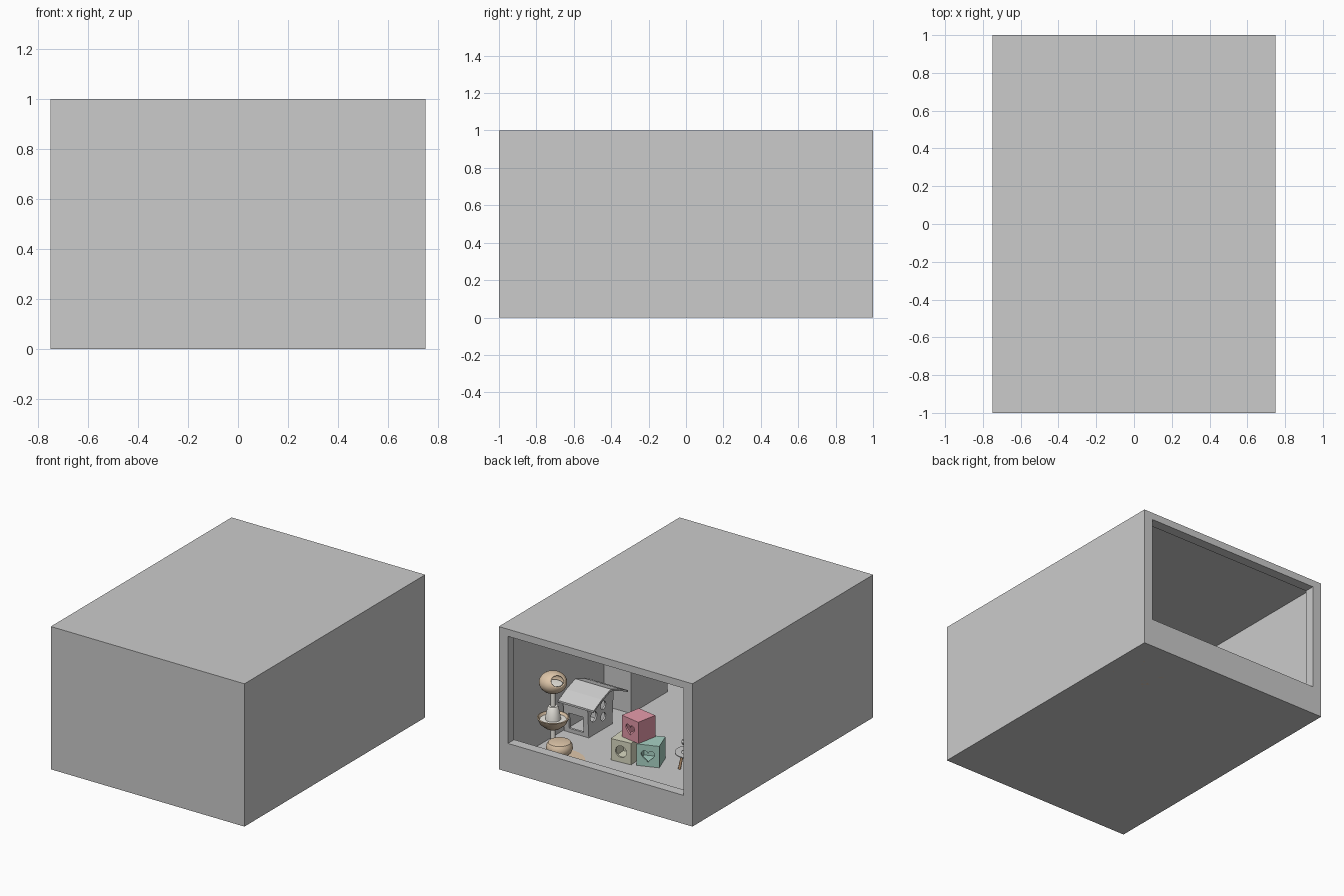
import bpy, bmesh, math
from mathutils import Vector, Matrix

if "Cube" in bpy.data.objects:
    bpy.data.objects.remove(bpy.data.objects["Cube"])


def mat(name, r, g, b):
    m = bpy.data.materials.new(name)
    m.diffuse_color = (r, g, b, 1)
    m.use_nodes = True
    m.node_tree.nodes["Principled BSDF"].inputs["Base Color"].default_value = m.diffuse_color
    return m


TAN = mat("tan", 0.74, 0.57, 0.40)
CREAM = mat("cream", 0.88, 0.86, 0.80)
RED = mat("rose", 0.80, 0.33, 0.41)
TEAL = mat("teal", 0.39, 0.64, 0.55)
SAGE = mat("sage", 0.70, 0.70, 0.54)
WOOD = mat("wood", 0.55, 0.33, 0.18)


def finish(name, bm, m=None, smooth=False, normals=True):
    if normals:
        bmesh.ops.recalc_face_normals(bm, faces=bm.faces[:])
    me = bpy.data.meshes.new(name)
    bm.to_mesh(me)
    bm.free()
    ob = bpy.data.objects.new(name, me)
    bpy.context.collection.objects.link(ob)
    if m:
        me.materials.append(m)
    if smooth:
        bpy.ops.object.select_all(action='DESELECT')
        ob.select_set(True)
        bpy.context.view_layer.objects.active = ob
        bpy.ops.object.shade_smooth_by_angle(angle=math.radians(40))
    return ob


def lathe(name, pts, loc, m=None, n=32):
    # spin an (r, z) profile round a vertical axis
    bm = bmesh.new()
    vs = [bm.verts.new((r, 0, z)) for r, z in pts]
    es = [bm.edges.new(p) for p in zip(vs, vs[1:])]
    bmesh.ops.spin(bm, geom=vs + es, cent=(0, 0, 0), axis=(0, 0, 1), angle=math.tau, steps=n)
    bmesh.ops.remove_doubles(bm, verts=bm.verts[:], dist=1e-5)
    bmesh.ops.translate(bm, verts=bm.verts[:], vec=loc)
    return finish(name, bm, m, True)


def rod(name, a, b, r, m=None, n=16):
    a, b = Vector(a), Vector(b)
    bm = bmesh.new()
    bmesh.ops.create_cone(bm, cap_ends=True, segments=n, radius1=r, radius2=r, depth=(b - a).length)
    q = (b - a).to_track_quat('Z', 'Y').to_matrix().to_4x4()
    bm.transform(Matrix.Translation((a + b) / 2) @ q)
    return finish(name, bm, m, True)


def box(name, lo, hi, m=None):
    bm = bmesh.new()
    bmesh.ops.create_cube(bm, size=1)
    lo, hi = Vector(lo), Vector(hi)
    bm.transform(Matrix.Translation((lo + hi) / 2) @ Matrix.Diagonal((*(hi - lo), 1)))
    return finish(name, bm, m)


def prism(name, outline, depth, matrix, m=None):
    # outline in local x/z, extruded along local +y
    bm = bmesh.new()
    f = bm.faces.new([bm.verts.new((x, 0, z)) for x, z in outline])
    ex = bmesh.ops.extrude_face_region(bm, geom=[f])
    bmesh.ops.translate(bm, verts=[v for v in ex['geom'] if isinstance(v, bmesh.types.BMVert)], vec=(0, depth, 0))
    bm.transform(matrix)
    return finish(name, bm, m)


def cut(ob, cutters):
    for c in cutters:
        c.hide_render = True
        mod = ob.modifiers.new("cut", 'BOOLEAN')
        mod.operation, mod.solver, mod.object = 'DIFFERENCE', 'EXACT', c
        bpy.context.view_layer.objects.active = ob
        bpy.ops.object.modifier_apply(modifier=mod.name)
    for c in cutters:
        bpy.data.objects.remove(c)


def circle(r, n=24, cz=0.0, cx=0.0):
    return [(cx + r * math.cos(i * math.tau / n), cz + r * math.sin(i * math.tau / n)) for i in range(n)]


def heart(s, n=32):
    out = []
    for i in range(n):
        t = i * math.tau / n
        out.append((s * math.sin(t) ** 3, s / 16 * (13 * math.cos(t) - 5 * math.cos(2 * t)
                                                    - 2 * math.cos(3 * t) - math.cos(4 * t))))
    return out


# Room: thin shell with a deep window frame on the back
bm = bmesh.new()


def loop(x, z0, z1, y):
    return [bm.verts.new((px, y, pz)) for px, pz in ((-x, z0), (x, z0), (x, z1), (-x, z1))]


front = loop(.75, 0, 1, -1)
rings = [front, loop(.75, 0, 1, 1), loop(.68, .2, .95, 1), loop(.68, .2, .95, .93), loop(.7495, .0005, .9995, .93)]
bm.faces.new(front)
for p, q in zip(rings, rings[1:]):
    for i in range(4):
        j = (i + 1) % 4
        bm.faces.new((p[i], p[j], q[j], q[i]))
finish("room_shell", bm)
box("corner_pillar", (.54, -.565, .001), (.749, -.165, .999))

# Play cubes with entrance holes
S = .075
for name, c, rot, m, shape in (("sage_cube", (.18, .397, 0), 5, SAGE, circle(.04)),
                               ("teal_cube", (.023, .355, 0), 20, TEAL, heart(.045)),
                               ("rose_cube", (.119, .355, .15), -11, RED, heart(.04))):
    M = Matrix.Translation(Vector(c) + Vector((0, 0, S + .001))) @ Matrix.Rotation(math.radians(rot), 4, 'Z')
    cube = box(name, (-S, -S, -S), (S, S, S), m)
    cube.data.transform(M)
    inner = box("hollow_cutter", [-S + .012] * 3, [S - .012] * 3)
    inner.data.transform(M)
    hole = prism("hole_cutter", shape, .06, M @ Matrix.Translation((0, .04, 0)))
    cut(cube, [inner, hole])

# Little house: gabled body tapering to the floor, doors and round windows
YC = .16
side = Matrix.Translation((.55, YC, 0)) @ Matrix.Rotation(math.radians(-90), 4, 'Z')
gable = [(-.13, .002), (.13, .002), (.145, .235), (0, .295), (-.145, .235)]
hollow = [(-.115, .015), (.115, .015), (.13, .225), (0, .28), (-.13, .225)]
house = prism("house_body", gable, .19, side)
cutters = [prism("hollow_cutter", hollow, .166, side @ Matrix.Translation((0, .012, 0)))]
for x, z, r in ((-.075, .13, .035), (.03, .17, .028), (.03, .09, .028)):
    cutters.append(prism("window_cutter", circle(r, 24, z, x), .06, side @ Matrix.Translation((0, -.03, 0))))
cutters.append(box("door_cutter", (.59, YC + .1, .03), (.70, YC + .2, .14)))
cut(house, cutters)
roof = [(-.19, .235), (-.1, .28), (0, .315), (.1, .28), (.19, .235),
        (.19, .222), (.1, .266), (0, .30), (-.1, .266), (-.19, .222)]
prism("house_roof", roof, .275, side @ Matrix.Translation((0, -.08, 0)))

# Climbing tower: floor disc, pole, bowl, cone and top pod
lathe("tower_base", [(0, 0), (.177, 0), (.177, .004), (0, .004)], (.52, .68, 0), TAN, 48)
PX, PY = .61, .60
rod("tower_pole", (PX, PY, .002), (PX, PY, .45), .015, CREAM)
lathe("tower_bowl", [(0, .175), (.05, .18), (.085, .21), (.103, .25), (.095, .252), (.078, .22), (.045, .196), (0, .194)],
      (PX, PY, 0), TAN)
lathe("bowl_cushion", [(0, .2), (.075, .218), (.085, .235), (.06, .238), (0, .235)], (PX, PY, 0), CREAM)
lathe("tower_cone", [(0, .23), (.05, .23), (.048, .26), (.036, .32), (.03, .33), (0, .33)], (PX, PY, 0), CREAM)

# Pod shell with its round mouth
aim = Vector((-.74, .4, .54)).normalized()
bm = bmesh.new()
bmesh.ops.create_uvsphere(bm, u_segments=40, v_segments=24, radius=1)
bm.transform(aim.to_track_quat('Z', 'Y').to_matrix().to_4x4())
bmesh.ops.delete(bm, geom=[f for f in bm.faces if f.calc_center_median().dot(aim) > math.cos(.56)], context='FACES')
bm.transform(Matrix.Translation((PX, PY, .495)) @ Matrix.Diagonal((.09, .09, .072, 1)))
pod = finish("tower_pod", bm, TAN, True)
sol = pod.modifiers.new("thickness", 'SOLIDIFY')
sol.thickness = .007
lathe("pod_cushion", [(0, .44), (.05, .447), (.07, .475), (.06, .487), (0, .492)], (PX, PY, 0), CREAM)

# Round footstool on splayed legs
FX, FY = .49, .70
lathe("footstool", [(0, .06), (.05, .062), (.075, .078), (.086, .105), (.082, .13), (.072, .147), (.05, .152), (0, .153)],
      (FX, FY, 0), TAN)
for i in range(4):
    c, s = math.cos(.4 + i * math.pi / 2), math.sin(.4 + i * math.pi / 2)
    rod("footstool_leg", (FX + .045 * c, FY + .045 * s, .07), (FX + .065 * c, FY + .065 * s, .002), .007, WOOD, 10)

# Small side table with an ornament
TX, TY = -.245, .30
lathe("table_top", [(0, .11), (.09, .11), (.1, .116), (.1, .122), (0, .125)], (TX, TY, 0))
for i in range(4):
    c, s = math.cos(.6 + i * math.pi / 2), math.sin(.6 + i * math.pi / 2)
    rod("table_leg", (TX + .05 * c, TY + .05 * s, .112), (TX + .07 * c, TY + .07 * s, .002), .009, WOOD, 10)
lathe("table_ornament", [(0, .12), (.026, .12), (.022, .13), (.009, .14), (.009, .175),
                         (.022, .185), (.026, .2), (.018, .212), (0, .216)], (TX + .02, TY + .03, 0))
